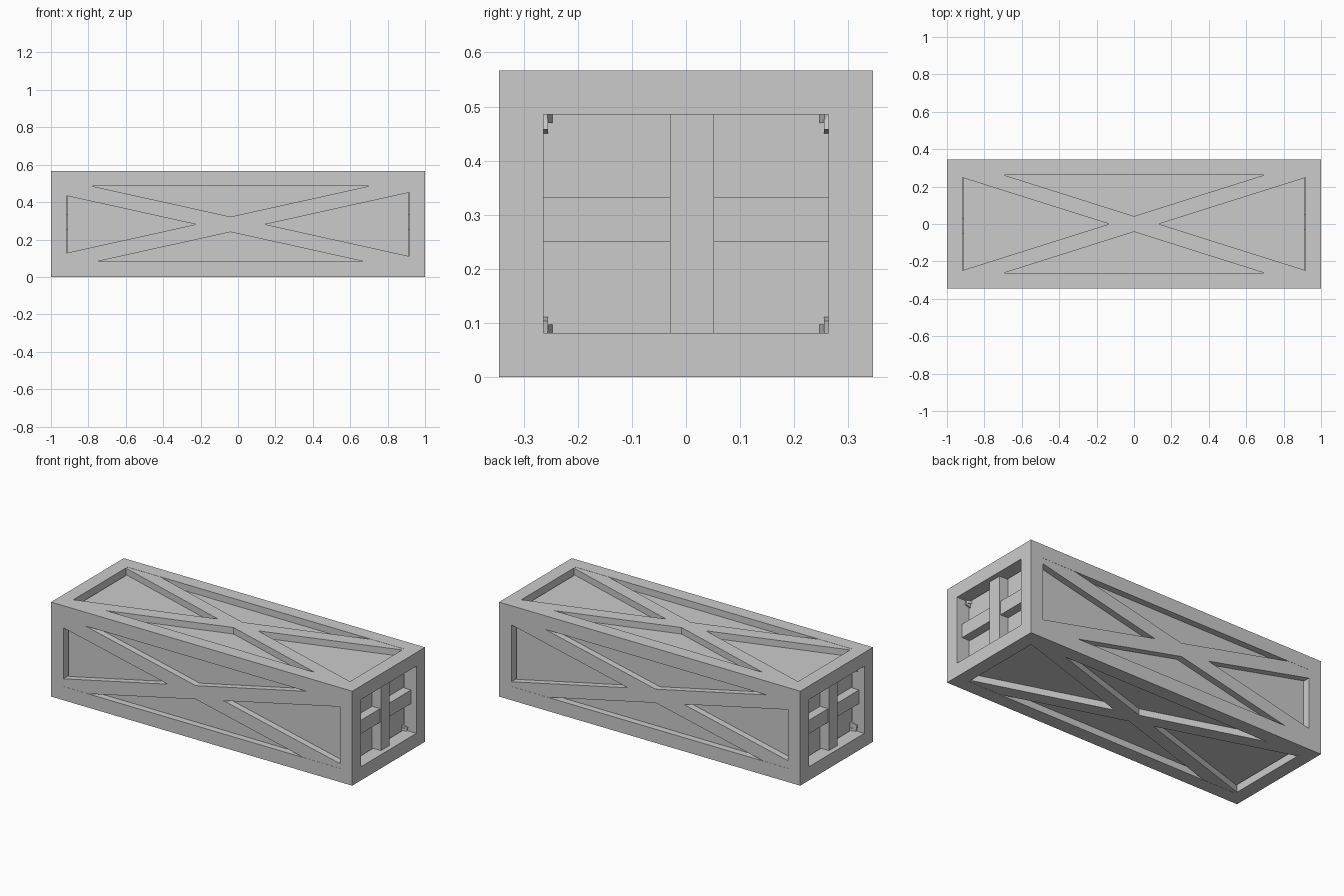
import bpy
from math import cos, sin, atan
from mathutils import Matrix

if "Cube" in bpy.data.objects:
    bpy.data.objects.remove(bpy.data.objects["Cube"])

HX, HY, H = 1.0, 0.345, 0.567   # half length, half width, height
B = 0.082                       # beam width
MZ = 0.283                      # middle height of the side braces


def box(name, lo, hi, matrix=None):
    """Box between two corners, optionally transformed."""
    sx, sy, sz = (hi[i] - lo[i] for i in range(3))
    c = [(hi[i] + lo[i]) / 2 for i in range(3)]
    bpy.ops.mesh.primitive_cube_add(size=1)
    ob = bpy.context.object
    ob.name = name
    m = Matrix.Translation(c) @ Matrix.Diagonal((sx, sy, sz, 1))
    ob.data.transform((matrix or Matrix()) @ m)
    return ob


# Inner body whose faces are the recessed panels
box("panel_body", (-0.912, -HY + 0.04, 0.04), (0.912, HY - 0.04, H - 0.04))

# Twelve frame beams: corner posts, long rails, end rails
for sx in (-1, 1):
    for sy in (-1, 1):
        x, y = sx * (HX - B / 2), sy * (HY - B / 2)
        box("corner_post", (x - B / 2, y - B / 2, 0), (x + B / 2, y + B / 2, H))
for z in (0, H - B):
    for s in (-1, 1):
        y = s * (HY - B / 2)
        box("long_rail", (-HX + B, y - B / 2, z), (HX - B, y + B / 2, z + B))
        x = s * (HX - B / 2)
        box("end_rail", (x - B / 2, -HY + B, z), (x + B / 2, HY - B, z + B))

# Diagonal braces on front and back, crossing slightly left of centre
T, E = 0.09, 0.001
for side in (-1, 1):
    y0, y1 = sorted((side * (HY - E), side * (HY - T)))
    for d in (-1, 1):
        m = Matrix.Translation((-0.04, 0, MZ - 0.002)) @ Matrix.Rotation(d * atan(0.221), 4, 'Y')
        box("side_brace", (-0.93, y0, -0.04), (1.0, y1, 0.04), m)

# Diagonal braces on top and bottom
for z0, z1 in ((E, T + 0.007), (H - T - 0.007, H - E)):
    for d in (-1, 1):
        m = Matrix.Rotation(d * atan(0.316), 4, 'Z')
        box("lid_brace", (-0.975, -0.04, z0), (0.975, 0.04, z1), m)

# Cross bars on both ends, the second end turned half round
for turn in (0, 3.14159265):
    m = Matrix.Rotation(turn, 4, 'Z')
    box("end_upright", (0.90, -0.03, B - 0.01), (0.97, 0.052, H - B + 0.01), m)
    box("end_crossbar", (0.90, -HY + B - 0.01, 0.251), (0.965, HY - B + 0.01, 0.333), m)
